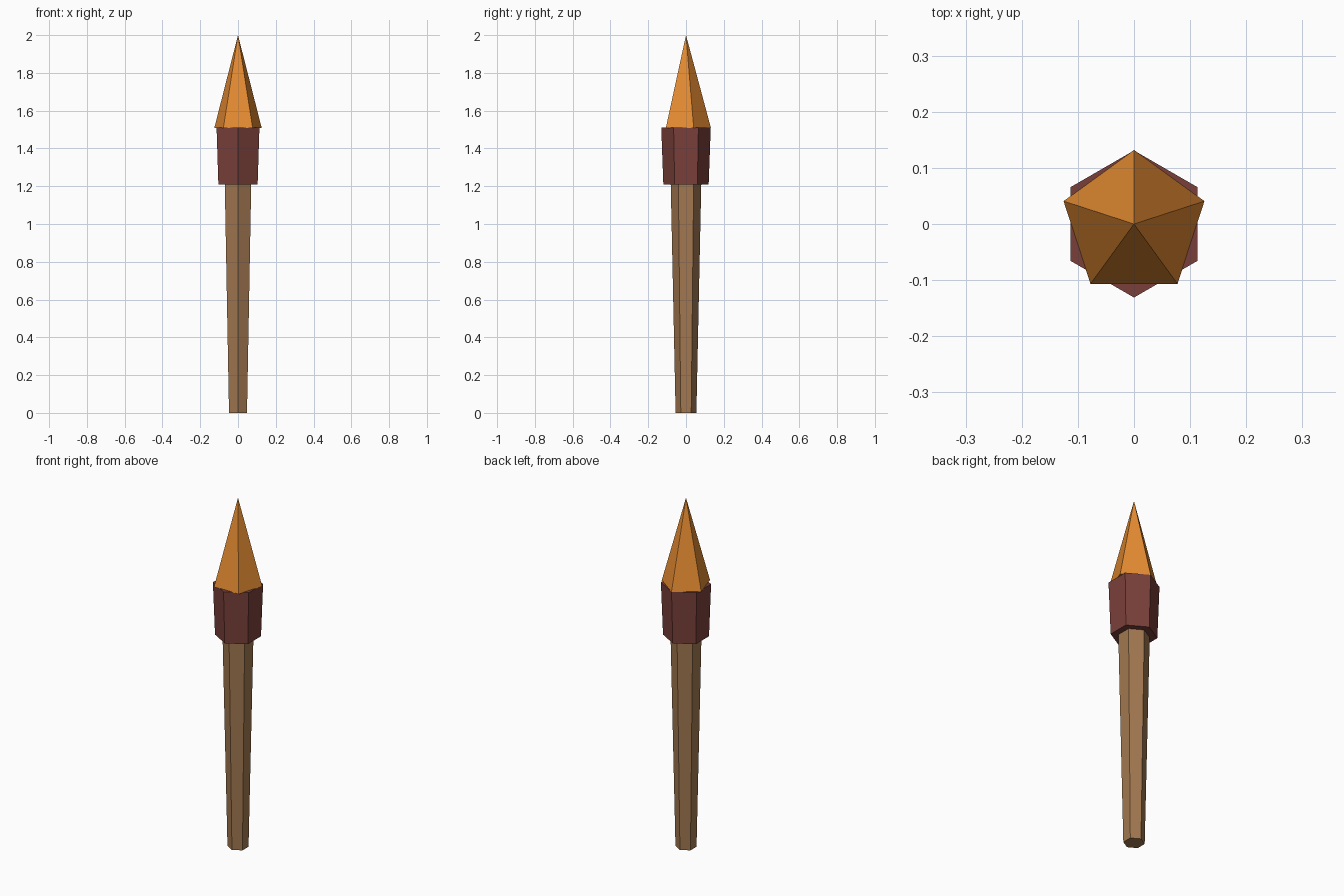
import bpy, bmesh, math

if "Cube" in bpy.data.objects:
    bpy.data.objects.remove(bpy.data.objects["Cube"])


def material(name, srgb):
    m = bpy.data.materials.new(name)
    m.diffuse_color = [(c / 255 / 12.92 if c <= 10 else ((c / 255 + 0.055) / 1.055) ** 2.4)
                       for c in srgb] + [1]
    m.use_nodes = True
    m.node_tree.nodes["Principled BSDF"].inputs["Base Color"].default_value = m.diffuse_color
    return m


def tapered(name, sides, r0, r1, z0, z1, mat):
    """Capped, flat-sided prism or cone with one corner pointing to +y."""
    bm = bmesh.new()

    def ring(r, z):
        return [bm.verts.new((-r * math.sin(2 * math.pi * i / sides),
                              r * math.cos(2 * math.pi * i / sides), z))
                for i in range(sides)]

    low = ring(r0, z0)
    bm.faces.new(low[::-1])
    if r1 > 0:
        high = ring(r1, z1)
        bm.faces.new(high)
    else:
        tip = bm.verts.new((0, 0, z1))
    for i in range(sides):
        j = (i + 1) % sides
        bm.faces.new((low[i], low[j], high[j], high[i]) if r1 > 0 else (low[i], low[j], tip))
    bmesh.ops.recalc_face_normals(bm, faces=bm.faces)
    me = bpy.data.meshes.new(name)
    bm.to_mesh(me)
    bm.free()
    me.materials.append(mat)
    ob = bpy.data.objects.new(name, me)
    bpy.context.collection.objects.link(ob)
    return ob


# Wooden shaft, wrapped collar and pointed flame
tapered("handle", 6, 0.055, 0.081, 0.0, 1.22, material("wood brown", (162, 120, 80)))
tapered("collar", 6, 0.12, 0.131, 1.21, 1.51, material("dark red", (122, 64, 58)))
tapered("flame", 5, 0.132, 0.0, 1.508, 2.0, material("flame orange", (230, 140, 50)))
